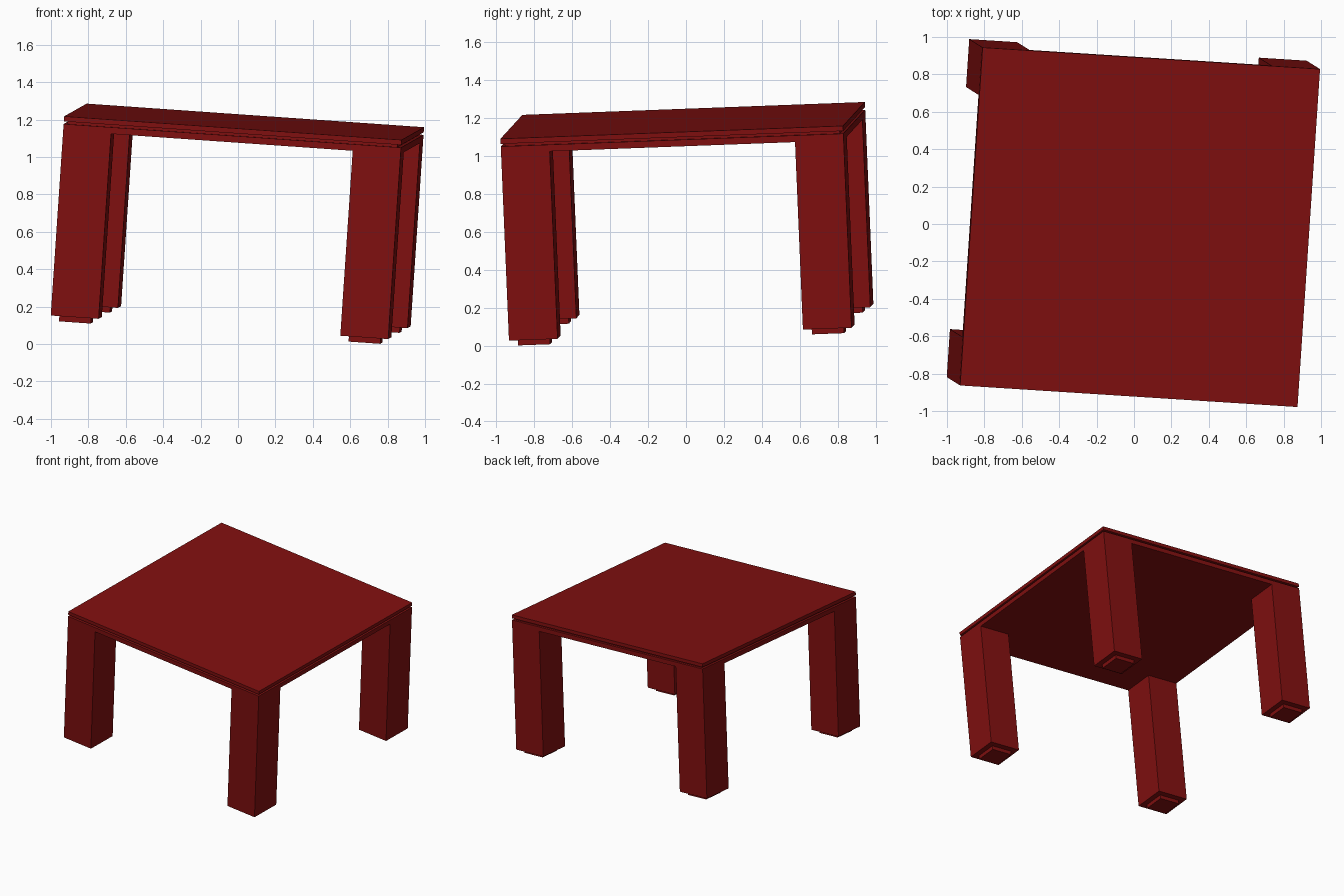
import bpy, bmesh
from mathutils import Matrix, Vector

cube = bpy.data.objects.get("Cube")
if cube:
    bpy.data.objects.remove(cube, do_unlink=True)

red = bpy.data.materials.new("dark_red")
red.use_nodes = True
colour = (0.22, 0.005, 0.005, 1)
red.diffuse_color = colour
red.node_tree.nodes["Principled BSDF"].inputs["Base Color"].default_value = colour

# The whole table leans: axes of the tabletop, with its centre as origin
up = Vector((0.067, -0.042, 0.997)).normalized()
side = Vector((0.9955, -0.0663, 0))
side = (side - up * side.dot(up)).normalized()
back = up.cross(side)
lean = Matrix((side, back, up)).transposed().to_4x4()
lean.translation = (0.0325, -0.0175, 1.188)


def box(name, x, y, top, width, height):
    """Square block hanging down from the local height 'top'."""
    bm = bmesh.new()
    bmesh.ops.create_cube(bm, size=1)
    bmesh.ops.scale(bm, vec=(width, width, height), verts=bm.verts)
    bmesh.ops.translate(bm, vec=(x, y, top - height / 2), verts=bm.verts)
    mesh = bpy.data.meshes.new(name)
    bm.to_mesh(mesh)
    bm.free()
    mesh.materials.append(red)
    obj = bpy.data.objects.new(name, mesh)
    bpy.context.collection.objects.link(obj)
    obj.matrix_world = lean
    return obj


SIZE, LEG, FOOT = 1.812, 0.257, 0.17
TOP, GAP, FRAME = 0.027, 0.014, 0.035
LEG_TOP, LEG_END = -(TOP + GAP + FRAME), -1.068

# Tabletop: two slabs with a recessed groove between them
box("tabletop", 0, 0, 0, SIZE, TOP)
box("groove_core", 0, 0, -TOP, SIZE - 0.04, GAP)
box("lower_slab", 0, 0, -TOP - GAP, SIZE, FRAME)

# Legs flush with the corners, each on a smaller foot
offset = (SIZE - LEG) / 2
for sx, x_name in ((-1, "right"), (1, "left")):
    for sy, y_name in ((-1, "front"), (1, "back")):
        x, y = sx * offset, sy * offset
        box(f"{y_name}_{x_name}_leg", x, y, LEG_TOP, LEG, LEG_TOP - LEG_END)
        box(f"{y_name}_{x_name}_foot", x, y, LEG_END, FOOT, 0.03)
